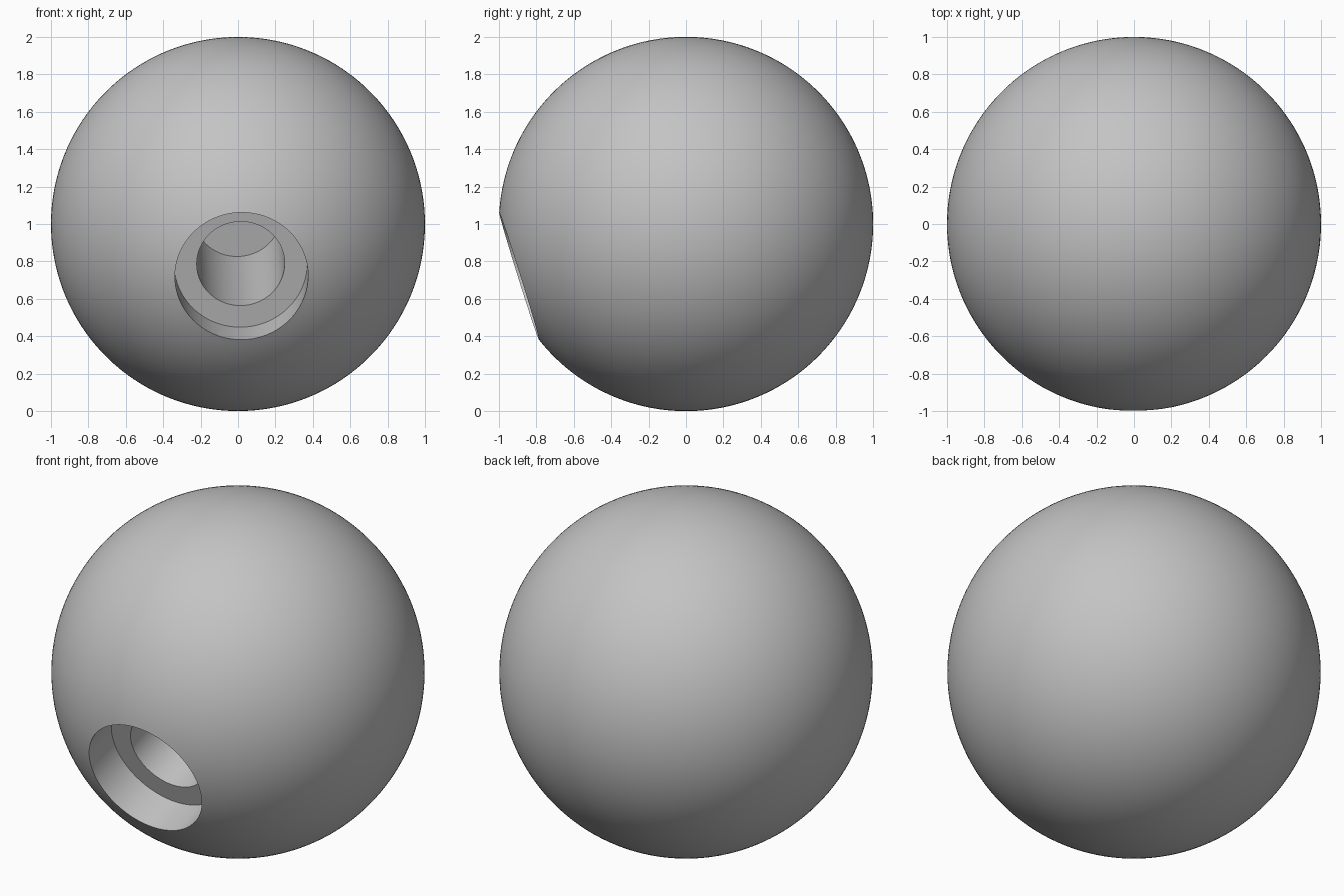
import bpy, bmesh, math
from mathutils import Vector, Matrix

old = bpy.data.objects.get("Cube")
if old:
    bpy.data.objects.remove(old, do_unlink=True)

# Sizes: unit ball with a stepped round socket
BORE_R, HOLE_R = 0.356, 0.235
LEDGE, FLOOR = 0.71, -0.17
ARC_STEPS, SIDES = 80, 144
AXIS = Vector((0.02, -0.954, -0.298)).normalized()

# Half profile: arc from the far pole to the socket rim, then the stepped bore
rim_angle = math.pi - math.asin(BORE_R)
profile = [(math.sin(a), -math.cos(a))
           for a in (rim_angle * i / ARC_STEPS for i in range(ARC_STEPS + 1))]
profile += [(BORE_R, LEDGE), (HOLE_R, LEDGE), (HOLE_R, FLOOR), (0, FLOOR)]

# Revolve the profile into a closed solid
bm = bmesh.new()
verts = [bm.verts.new((r, 0, z)) for r, z in profile]
edges = [bm.edges.new(pair) for pair in zip(verts, verts[1:])]
bmesh.ops.spin(bm, geom=verts + edges, cent=(0, 0, 0), axis=(0, 0, 1),
               angle=math.tau, steps=SIDES, use_merge=True)
bmesh.ops.remove_doubles(bm, verts=bm.verts, dist=1e-5)
bmesh.ops.recalc_face_normals(bm, faces=bm.faces)

# Aim the socket forward and slightly down, and stand the ball on the ground
turn = AXIS.to_track_quat('Z', 'Y').to_matrix().to_4x4()
bm.transform(Matrix.Translation((0, 0, 1)) @ turn)

mesh = bpy.data.meshes.new("socketed_ball")
bm.to_mesh(mesh)
bm.free()
ball = bpy.data.objects.new("socketed_ball", mesh)
bpy.context.collection.objects.link(ball)

# Plain grey material
grey = bpy.data.materials.new("plain_grey")
grey.use_nodes = True
colour = (0.55, 0.55, 0.55, 1)
grey.diffuse_color = colour
grey.node_tree.nodes["Principled BSDF"].inputs["Base Color"].default_value = colour
mesh.materials.append(grey)

# Smooth ball, crisp socket edges
bpy.ops.object.select_all(action='DESELECT')
ball.select_set(True)
bpy.context.view_layer.objects.active = ball
bpy.ops.object.shade_smooth_by_angle(angle=math.radians(30))
